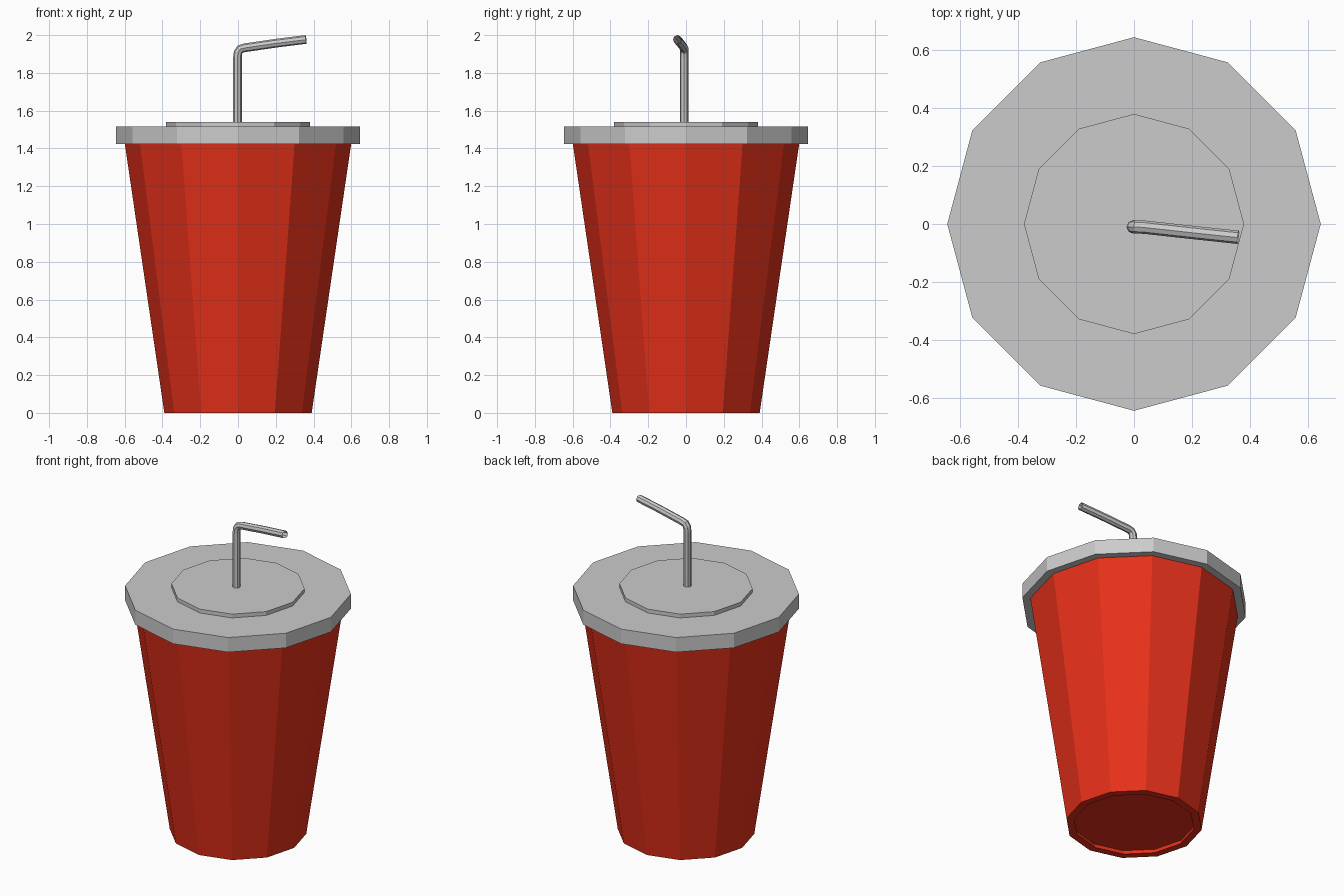
import bpy
import bmesh
from math import sin, cos, pi

if "Cube" in bpy.data.objects:
    bpy.data.objects.remove(bpy.data.objects["Cube"])

SIDES = 12


def lathe(name, profile):
    """Spin (radius, z) points round z; radius 0 points become poles."""
    bm = bmesh.new()
    rings = []
    for r, z in profile:
        n = SIDES if r > 0 else 1
        rings.append([bm.verts.new((r * cos(2 * pi * i / SIDES), r * sin(2 * pi * i / SIDES), z))
                      for i in range(n)])
    for a, b in zip(rings, rings[1:]):
        for i in range(SIDES):
            j = (i + 1) % SIDES
            if len(a) == 1:
                bm.faces.new((a[0], b[j], b[i]))
            elif len(b) == 1:
                bm.faces.new((a[i], a[j], b[0]))
            else:
                bm.faces.new((a[i], a[j], b[j], b[i]))
    # merge the flat fans into single polygons
    bmesh.ops.dissolve_limit(bm, angle_limit=0.01, verts=bm.verts, edges=bm.edges)
    mesh = bpy.data.meshes.new(name)
    bm.to_mesh(mesh)
    bm.free()
    obj = bpy.data.objects.new(name, mesh)
    bpy.context.collection.objects.link(obj)
    return obj


# Tapered cup with a recessed base
cup = lathe("cup", [(0, 0.025), (0.35, 0.025), (0.345, 0), (0.39, 0), (0.6, 1.43)])
red = bpy.data.materials.new("red")
red.diffuse_color = (0.8, 0.03, 0.01, 1)
red.use_nodes = True
red.node_tree.nodes["Principled BSDF"].inputs["Base Color"].default_value = red.diffuse_color
cup.data.materials.append(red)

# Lid with a raised centre disc
lathe("lid", [(0, 1.424), (0.645, 1.424), (0.645, 1.516), (0.38, 1.516), (0.38, 1.54), (0, 1.54)])

# Bent drinking straw, open at the tip
path = [(-0.003, -0.01, 1.5), (-0.003, -0.01, 1.88), (0.0, -0.01, 1.908), (0.012, -0.01, 1.926),
        (0.036, -0.011, 1.933), (0.2, -0.029, 1.957), (0.36, -0.046, 1.977)]
curve = bpy.data.curves.new("straw", 'CURVE')
curve.dimensions = '3D'
curve.bevel_depth = 0.023
curve.bevel_resolution = 2
spline = curve.splines.new('POLY')
spline.points.add(len(path) - 1)
for point, co in zip(spline.points, path):
    point.co = (*co, 1)
spline.use_smooth = False
straw = bpy.data.objects.new("straw", curve)
bpy.context.collection.objects.link(straw)
bpy.context.view_layer.objects.active = straw
straw.select_set(True)
bpy.ops.object.convert(target='MESH')
